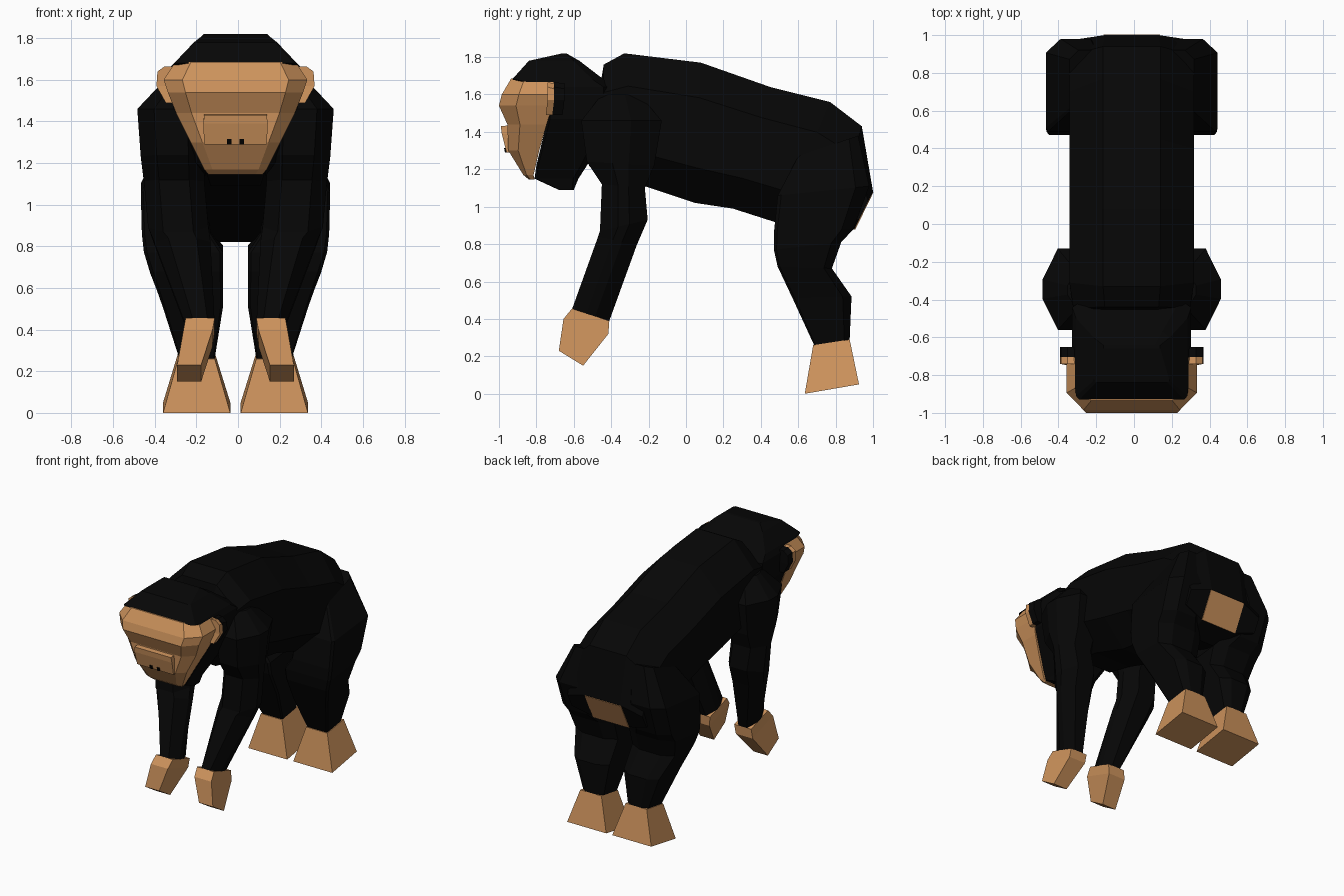
import bpy, bmesh

CX = -0.012  # symmetry plane


def material(name, rgb):
    m = bpy.data.materials.new(name)
    m.diffuse_color = (*rgb, 1)
    return m


FUR = material("black_fur", (0.002, 0.002, 0.002))
SKIN = material("tan_skin", (0.61, 0.29, 0.107))
DARK = material("nostril_black", (0.0, 0.0, 0.0))


def corners(a, b):
    """Unit cross-section with chamfer (cu, cv) on edge a and on edge b; None is square."""
    lo = [(0, a[1]), (a[0], 0), (1 - a[0], 0), (1, a[1])] if a else [(0, 0), (1, 0)]
    hi = [(1, 1 - b[1]), (1 - b[0], 1), (b[0], 1), (0, 1 - b[1])] if b else [(1, 1), (0, 1)]
    return lo + hi


def loft(name, rings, mat, a=None, b=None, side=1):
    """Skin rings (ya, za, yb, zb, x0, x1): each a chamfered box between edge a and edge b."""
    shape = corners(a, b)
    bm = bmesh.new()
    loops = []
    for ya, za, yb, zb, x0, x1 in rings:
        loops.append([bm.verts.new((CX + side * (x0 + (x1 - x0) * u),
                                    ya + (yb - ya) * v, za + (zb - za) * v))
                      for u, v in shape])
    n = len(shape)
    for p, q in zip(loops, loops[1:]):
        for i in range(n):
            j = (i + 1) % n
            bm.faces.new((p[i], p[j], q[j], q[i]))
    bm.faces.new(loops[0])
    bm.faces.new(loops[-1])
    bmesh.ops.recalc_face_normals(bm, faces=bm.faces)
    me = bpy.data.meshes.new(name)
    bm.to_mesh(me)
    bm.free()
    me.materials.append(mat)
    ob = bpy.data.objects.new(name, me)
    bpy.context.collection.objects.link(ob)
    return ob


def layers(rows):
    """Horizontal rings (z, front, back, half width)."""
    return [(f, z, b, z, -w, w) for z, f, b, w in rows]


# Torso: back line and belly line, neck to rump
torso = [(-0.45, 1.70, -0.52, 1.22, 0.28), (-0.44, 1.76, -0.45, 1.16, 0.31),
         (-0.33, 1.82, -0.25, 1.12, 0.33), (0.08, 1.77, 0.05, 1.02, 0.33),
         (0.45, 1.64, 0.25, 0.99, 0.33), (0.77, 1.56, 0.50, 0.91, 0.33),
         (0.94, 1.43, 0.75, 0.82, 0.33), (1.0, 1.08, 0.90, 0.88, 0.31)]
loft("torso", [(a, b, c, d, -w, w) for a, b, c, d, w in torso], FUR, (0.27, 0.25), (0.27, 0.25))

# Bare rump patch
loft("rump_patch", [(0.995, 1.08, 0.898, 0.88, -0.15, 0.15),
                    (1.002, 1.077, 0.905, 0.877, -0.15, 0.15)], SKIN)

# Head: crown, back of skull and jaw
loft("head", layers([(1.82, -0.66, -0.64, 0.15), (1.78, -0.84, -0.57, 0.20),
                     (1.68, -0.93, -0.44, 0.295), (1.64, -0.74, -0.40, 0.315),
                     (1.47, -0.74, -0.40, 0.30), (1.22, -0.80, -0.53, 0.175),
                     (1.15, -0.81, -0.575, 0.14), (1.09, -0.68, -0.60, 0.12)]),
     FUR, (0.03, 0.04), (0.1, 0.12))

# Face: brow, cheeks and muzzle
loft("face", layers([(1.685, -0.935, -0.71, 0.29), (1.60, -0.985, -0.70, 0.345),
                     (1.54, -1.0, -0.715, 0.325), (1.44, -0.955, -0.745, 0.285),
                     (1.30, -0.95, -0.785, 0.215), (1.17, -0.87, -0.815, 0.15),
                     (1.145, -0.84, -0.81, 0.13)]), SKIN, (0.13, 0.32))

# Nose bar with nostrils
loft("nose", [(-0.99, 1.43, -0.90, 1.44, -0.15, 0.15),
              (-0.985, 1.39, -0.90, 1.39, -0.155, 0.155),
              (-0.96, 1.29, -0.90, 1.29, -0.15, 0.15)], SKIN)

for side, tag in ((1, "right"), (-1, "left")):
    def part(name, rings, mat, a=None, b=None):
        loft(name + "_" + tag, rings, mat, a, b, side)

    part("nostril", [(-0.973, 1.315, -0.95, 1.315, 0.02, 0.04),
                     (-0.968, 1.29, -0.95, 1.29, 0.02, 0.04)], DARK)

    # Ear: skin in front, fur behind
    for name, y0, y1, mat in (("ear", -0.74, -0.705, SKIN), ("ear_back", -0.705, -0.65, FUR)):
        part(name, [(y0, 1.665, y1, 1.66, 0.27, 0.34), (y0, 1.64, y1, 1.63, 0.27, 0.375),
                    (y0, 1.57, y1, 1.57, 0.27, 0.38), (y0 - 0.01, 1.49, y1 - 0.01, 1.49, 0.25, 0.335)],
             mat)

    # Arm: shoulder, elbow, wrist
    part("arm", [(-0.45, 1.60, -0.25, 1.60, 0.15, 0.34),
                 (-0.56, 1.46, -0.13, 1.46, 0.15, 0.472),
                 (-0.53, 1.24, -0.17, 1.22, 0.15, 0.455),
                 (-0.45, 1.12, -0.22, 1.10, 0.15, 0.44),
                 (-0.46, 0.87, -0.205, 0.93, 0.13, 0.42),
                 (-0.47, 0.84, -0.265, 0.79, 0.12, 0.39),
                 (-0.61, 0.45, -0.41, 0.39, 0.10, 0.24)], FUR, (0.25, 0.38), (0.25, 0.38))

    part("hand", [(-0.61, 0.455, -0.41, 0.39, 0.10, 0.24),
                  (-0.655, 0.40, -0.415, 0.32, 0.11, 0.25),
                  (-0.68, 0.23, -0.55, 0.15, 0.165, 0.28)], SKIN)

    # Leg: hip, thigh, knee, ankle
    part("leg", [(0.60, 1.27, 0.92, 1.38, 0.14, 0.33),
                 (0.49, 1.06, 0.98, 1.11, 0.14, 0.455),
                 (0.47, 0.86, 0.895, 0.88, 0.12, 0.45),
                 (0.47, 0.77, 0.83, 0.81, 0.06, 0.44),
                 (0.49, 0.68, 0.78, 0.67, 0.06, 0.41),
                 (0.57, 0.51, 0.885, 0.52, 0.06, 0.35),
                 (0.685, 0.26, 0.875, 0.29, 0.10, 0.27)], FUR, (0.04, 0.04), (0.25, 0.15))

    part("foot", [(0.68, 0.26, 0.875, 0.29, 0.10, 0.275),
                  (0.635, 0.0, 0.925, 0.05, 0.025, 0.348)], SKIN)
